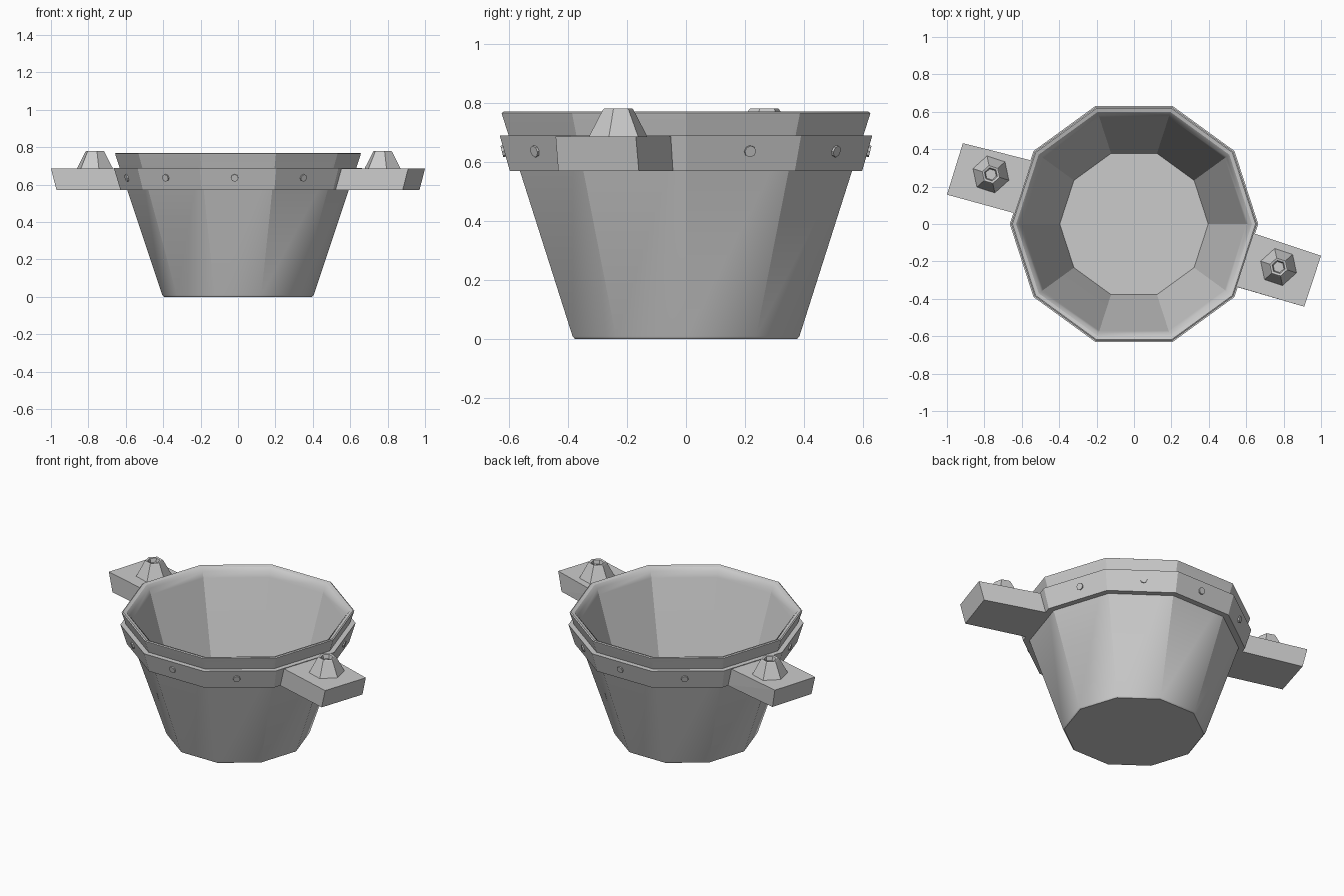
import bpy, bmesh
from math import sin, cos, radians, pi
from mathutils import Vector, Matrix

if "Cube" in bpy.data.objects:
    bpy.data.objects.remove(bpy.data.objects["Cube"])


def finish(bm, name, smooth=0):
    bmesh.ops.recalc_face_normals(bm, faces=bm.faces[:])
    mesh = bpy.data.meshes.new(name)
    bm.to_mesh(mesh)
    bm.free()
    obj = bpy.data.objects.new(name, mesh)
    bpy.context.collection.objects.link(obj)
    if smooth:
        bpy.ops.object.select_all(action='DESELECT')
        bpy.context.view_layer.objects.active = obj
        obj.select_set(True)
        bpy.ops.object.shade_smooth_by_angle(angle=radians(smooth))
        # large faces keep flat shading, narrow edge loops carry the curve
        mod = obj.modifiers.new("weighted_normals", 'WEIGHTED_NORMAL')
        mod.keep_sharp = True
    return obj


def lathe(name, profile, sides, centre=(0, 0), turn=0.0, closed=False, smooth=0):
    """Sweep (radius, z) points round a vertical axis; close the loop or cap both ends."""
    bm = bmesh.new()
    rings = []
    for r, z in profile:
        angles = [radians(turn) + 2 * pi * i / sides for i in range(sides)]
        rings.append([bm.verts.new((centre[0] + r * cos(a), centre[1] + r * sin(a), z))
                      for a in angles])
    pairs = list(zip(rings, rings[1:]))
    if closed:
        pairs.append((rings[-1], rings[0]))
    else:
        bm.faces.new(rings[0])
        bm.faces.new(rings[-1])
    for a, b in pairs:
        for i in range(sides):
            j = (i + 1) % sides
            bm.faces.new((a[i], a[j], b[j], b[i]))
    return finish(bm, name, smooth)


def lug(name, top, bottom):
    """Block between a top outline and a bottom outline."""
    bm = bmesh.new()
    for x, y in top:
        bm.verts.new((x, y, 0.686))
    for x, y in bottom:
        bm.verts.new((x, y, 0.57))
    bmesh.ops.convex_hull(bm, input=bm.verts[:])
    bmesh.ops.dissolve_limit(bm, angle_limit=radians(1), verts=bm.verts[:], edges=bm.edges[:])
    return finish(bm, name)


# Ten-sided tapered tub with a rounded inner lip
lathe("bucket", [(0.396, 0), (0.404, 0.008), (0.655, 0.758), (0.657, 0.766),
                 (0.650, 0.77), (0.630, 0.764), (0.612, 0.745), (0.600, 0.71),
                 (0.397, 0.035)], 10, smooth=30)

# Band round the tub, following its slope
lathe("band", [(0.628, 0.57), (0.664, 0.69), (0.61, 0.69), (0.575, 0.57)],
      10, closed=True, smooth=30)

# Two carrying lugs on opposite faces of the band
lug("left_lug", [(-0.915, 0.432), (-1.0, 0.157), (-0.61, 0.05), (-0.51, 0.33)],
    [(-0.89, 0.42), (-0.97, 0.15), (-0.60, 0.05), (-0.50, 0.325)])
lug("right_lug", [(0.91, -0.442), (1.0, -0.17), (0.62, -0.043), (0.52, -0.327)],
    [(0.88, -0.433), (0.97, -0.16), (0.61, -0.043), (0.51, -0.325)])

# Hexagonal hollow knob on each lug
for name, centre in (("left_knob", (-0.765, 0.265)), ("right_knob", (0.773, -0.23))):
    lathe(name, [(0.104, 0.68), (0.099, 0.69), (0.054, 0.775), (0.049, 0.781),
                 (0.036, 0.778), (0.030, 0.755)], 6, centre, turn=-18)

# Rivets through the band, one on every face without a lug, each slightly off centre
offsets = {18: 0.027, 54: 0.012, 90: -0.02, 126: -0.018,
           198: -0.018, 234: -0.028, 270: -0.018, 306: -0.018}
for angle, shift in offsets.items():
    a = radians(angle)
    out = Vector((cos(a), sin(a), -0.25)).normalized()
    side = Vector((-sin(a), cos(a), 0))
    bm = bmesh.new()
    bmesh.ops.create_cone(bm, cap_ends=True, segments=8, radius1=0.02, radius2=0.02, depth=0.05)
    pos = Vector((cos(a), sin(a), 0)) * 0.60 + side * shift + Vector((0, 0, 0.641))
    bm.transform(Matrix.Translation(pos) @ out.to_track_quat('Z', 'Y').to_matrix().to_4x4())
    finish(bm, f"rivet_{angle}")
